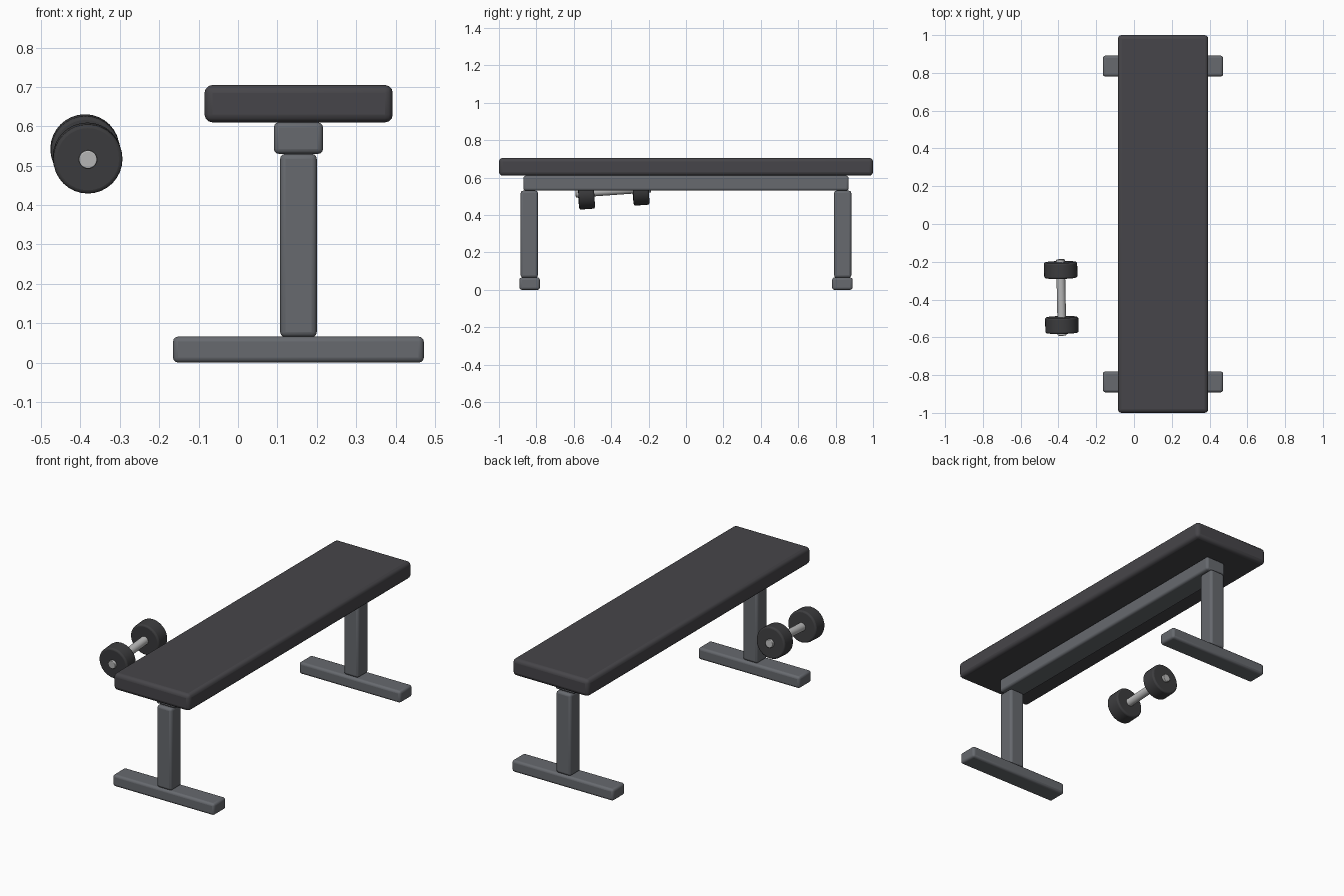
import bpy
import math
from mathutils import Vector

if "Cube" in bpy.data.objects:
    bpy.data.objects.remove(bpy.data.objects["Cube"])


def make_material(name, rgb):
    m = bpy.data.materials.new(name)
    m.diffuse_color = (*rgb, 1.0)
    m.use_nodes = True
    m.node_tree.nodes["Principled BSDF"].inputs["Base Color"].default_value = m.diffuse_color
    return m


PAD = make_material("dark vinyl", (0.062, 0.060, 0.067))
FRAME = make_material("grey steel", (0.135, 0.143, 0.158))
RUBBER = make_material("black rubber", (0.047, 0.047, 0.050))
CHROME = make_material("bright metal", (0.50, 0.50, 0.50))


def finish(ob, name, mat, bevel):
    """Name, colour, round the edges and smooth the shading."""
    ob.name = name
    ob.data.materials.append(mat)
    bpy.ops.object.shade_smooth_by_angle(angle=math.radians(40))
    if bevel:
        b = ob.modifiers.new("rounded edges", 'BEVEL')
        b.width = bevel
        b.segments = 3
        b.limit_method = 'ANGLE'
        b.angle_limit = math.radians(40)
    return ob


def box(name, lo, hi, mat, bevel):
    lo, hi = Vector(lo), Vector(hi)
    bpy.ops.mesh.primitive_cube_add(size=1, location=(lo + hi) / 2)
    ob = bpy.context.object
    ob.scale = hi - lo
    bpy.ops.object.transform_apply(location=False, rotation=False, scale=True)
    return finish(ob, name, mat, bevel)


def rod(name, a, b, radius, mat, bevel, sides):
    a, b = Vector(a), Vector(b)
    bpy.ops.mesh.primitive_cylinder_add(vertices=sides, radius=radius,
                                        depth=(b - a).length, location=(a + b) / 2)
    ob = bpy.context.object
    ob.rotation_euler = (b - a).to_track_quat('Z', 'Y').to_euler()
    return finish(ob, name, mat, bevel)


# Bench: padded top and the beam under it
box("pad", (-0.085, -1.0, 0.61), (0.393, 1.0, 0.705), PAD, 0.02)
box("beam", (0.091, -0.87, 0.53), (0.216, 0.87, 0.61), FRAME, 0.013)

# Legs: a post on a crosswise foot at each end
for end, s in (("front", -1), ("back", 1)):
    box(end + "_post", (0.107, s * 0.838 - 0.046, 0.065),
        (0.2, s * 0.838 + 0.046, 0.53), FRAME, 0.013)
    box(end + "_foot", (-0.165, s * 0.836 - 0.055, 0.0),
        (0.472, s * 0.836 + 0.055, 0.066), FRAME, 0.013)

# Dumbbell: slightly tilted handle with two weights
centre = Vector((-0.385, -0.389, 0.530))
axis = Vector((-0.006, 0.291, 0.021)).normalized()
rod("dumbbell_handle", centre - axis * 0.202, centre + axis * 0.202,
    0.023, CHROME, 0.003, 24)
for end, s in (("front", -1), ("back", 1)):
    mid = centre + axis * s * 0.146
    rod(end + "_weight", mid - axis * 0.042, mid + axis * 0.042,
        0.088, RUBBER, 0.009, 32)
